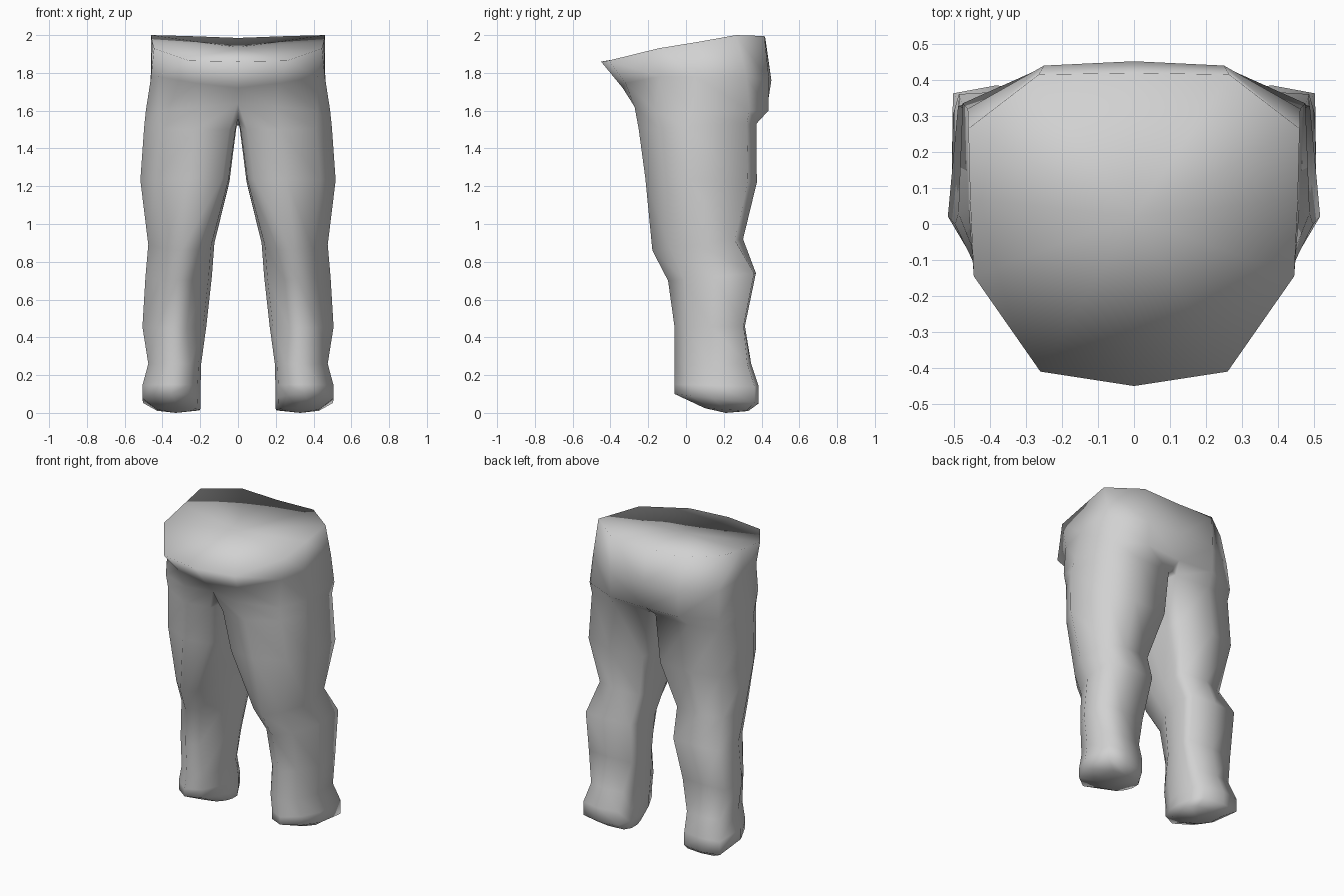
import bpy
import bmesh

if "Cube" in bpy.data.objects:
    bpy.data.objects.remove(bpy.data.objects["Cube"])

# One grey cloth material
cloth = bpy.data.materials.new("grey cloth")
cloth.diffuse_color = (0.64, 0.64, 0.64, 1)
cloth.use_nodes = True
cloth.node_tree.nodes["Principled BSDF"].inputs["Base Color"].default_value = cloth.diffuse_color

# Half loops of the hips, from front centre round the side to back centre
WAIST = [(0, -.45, 1.86), (.26, -.41, 1.865), (.445, -.145, 1.93), (.455, .07, 1.965),
         (.46, .265, 2.0), (.265, .415, 1.995), (0, .42, 1.985)]
BELLY = [(0, -.335, 1.72), (.22, -.32, 1.745), (.42, -.14, 1.78), (.46, .05, 1.78),
         (.462, .32, 1.78), (.25, .44, 1.76), (0, .452, 1.76)]
HIPS = [(0, -.268, 1.64), (.2, -.272, 1.62), (.42, -.16, 1.6), (.488, .03, 1.6),
        (.476, .335, 1.6), (.25, .436, 1.6), (0, .425, 1.59)]
CROTCH = [(0, .36, 1.545), (0, .1, 1.525), (0, -.19, 1.56)]

# Cross-sections of a leg: fractions of its width and depth
THIGH = [(.08, .04), (.45, 0), (.83, .17), (1, .4), (.94, .92), (.55, 1), (.04, .98),
         (0, .8), (0, .5), (.01, .2)]
KNEE = [(.25, .08), (.5, 0), (.77, .19), (1, .5), (.94, .91), (.55, 1), (.04, .98),
        (0, .85), (0, .65), (.05, .4)]
CALF = [(.3, .1), (.52, 0), (.77, .18), (1, .52), (.99, .98), (.55, 1), (.06, .98),
        (0, .85), (0, .65), (.05, .43)]
FOOT = [(.2, .11), (.5, 0), (.82, .18), (1, .46), (.99, .95), (.6, 1), (.15, .96),
        (.02, .8), (0, .55), (.05, .33)]

# Leg sections: shape, inner x, outer x, front y, back y, front z, back z
LEG = [(THIGH, .008, .497, -.25, .372, 1.5, 1.53),
       (THIGH, .045, .517, -.215, .375, 1.24, 1.22),
       (KNEE, .125, .475, -.178, .302, .86, .92),
       (CALF, .138, .49, -.095, .37, .70, .74),
       (CALF, .168, .506, -.06, .312, .45, .46),
       (FOOT, .195, .475, -.06, .345, .26, .26),
       (FOOT, .198, .506, -.06, .385, .15, .14),
       (FOOT, .198, .506, -.06, .385, .1, .05),
       (FOOT, .2, .43, .1, .33, .025, .01)]


def leg_loop(section, x0, x1, y0, y1, z0, z1):
    return [(x0 + (x1 - x0) * u, y0 + (y1 - y0) * v, z0 + (z1 - z0) * v)
            for u, v in section]


def bridge(bm, a, b, closed):
    n = len(a)
    for i in range(n if closed else n - 1):
        j = (i + 1) % n
        bm.faces.new((a[i], a[j], b[j], b[i]))


bm = bmesh.new()
for side in (1, -1):
    def add(loop):
        return [bm.verts.new((side * x, y, z)) for x, y, z in loop]

    # Hips
    waist, belly, hips = add(WAIST), add(BELLY), add(HIPS)
    bridge(bm, waist, belly, False)
    bridge(bm, belly, hips, False)

    # Waist cap, half a fan round a slightly sunken middle
    middle = add([(0, .02, 1.935)])[0]
    for a, b in zip(waist, waist[1:]):
        bm.faces.new((a, b, middle))

    # Leg, from the crotch down to the foot
    upper = hips + add(CROTCH)
    for row in LEG:
        lower = add(leg_loop(*row))
        bridge(bm, upper, lower, True)
        upper = lower

    # Sole
    tip = bm.verts.new((side * .33, .21, 0))
    for i in range(len(upper)):
        bm.faces.new((upper[i], upper[(i + 1) % len(upper)], tip))

bmesh.ops.remove_doubles(bm, verts=bm.verts[:], dist=.0005)
bmesh.ops.recalc_face_normals(bm, faces=bm.faces[:])
for face in bm.faces:
    face.smooth = True

mesh = bpy.data.meshes.new("trousers")
bm.to_mesh(mesh)
bm.free()
mesh.materials.append(cloth)
trousers = bpy.data.objects.new("trousers", mesh)
bpy.context.collection.objects.link(trousers)
